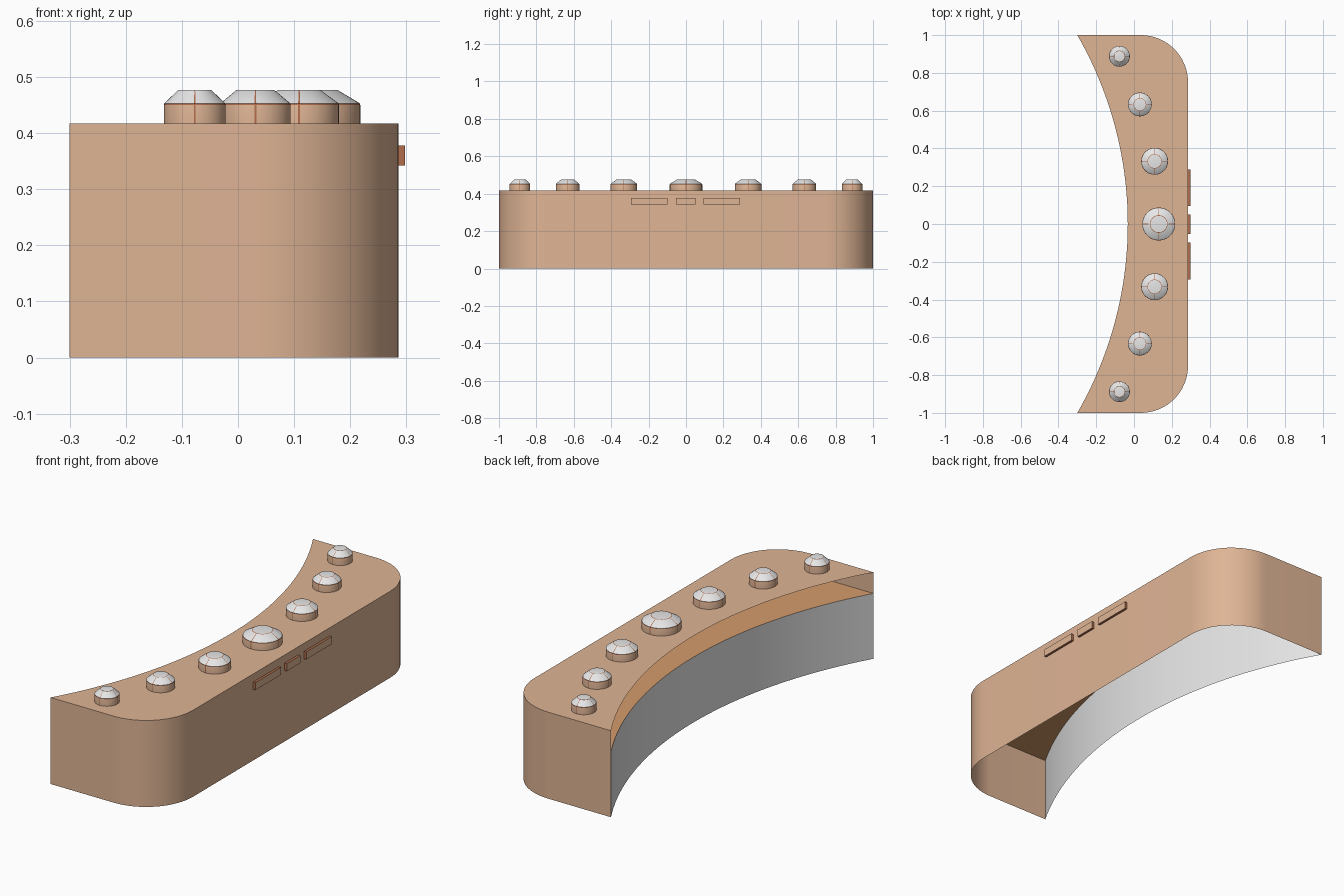
import bpy
import bmesh
import math

if "Cube" in bpy.data.objects:
    bpy.data.objects.remove(bpy.data.objects["Cube"])


def material(name, rgb):
    mat = bpy.data.materials.new(name)
    mat.use_nodes = True
    mat.diffuse_color = (*rgb, 1)
    mat.node_tree.nodes["Principled BSDF"].inputs["Base Color"].default_value = (*rgb, 1)
    return mat


TAN = material("tan", (0.74, 0.46, 0.30))
ORANGE = material("orange_tan", (0.66, 0.33, 0.15))
GREY = material("light_grey", (0.8, 0.8, 0.8))
BROWN = material("brown", (0.44, 0.15, 0.07))

HEIGHT, SHELF = 0.417, 0.315
LEFT, RIGHT, WAIST = -0.30, 0.286, -0.033


def finish(name, bm, mats):
    mesh = bpy.data.meshes.new(name)
    bm.to_mesh(mesh)
    bm.free()
    obj = bpy.data.objects.new(name, mesh)
    bpy.context.collection.objects.link(obj)
    for mat in mats:
        mesh.materials.append(mat)
    bpy.ops.object.select_all(action="DESELECT")
    obj.select_set(True)
    bpy.context.view_layer.objects.active = obj
    bpy.ops.object.shade_smooth_by_angle(angle=math.radians(30))
    return obj


def ring(bm, points, z):
    return [bm.verts.new((x, y, z)) for x, y in points]


def strip(bm, low, high):
    for i in range(len(low) - 1):
        bm.faces.new((low[i], low[i + 1], high[i + 1], high[i]))


# Plan outline: rounded outer side, then the concave arc
def outer_path(corner=0.25, steps=16):
    half = []
    for i in range(steps + 1):
        a = math.pi / 2 * i / steps
        half.append((RIGHT - corner + corner * math.sin(a), -1 + corner - corner * math.cos(a)))
    half.insert(0, (LEFT, -1))
    return half + [(x, -y) for x, y in reversed(half)]


def concave_path(steps=40):
    sag = WAIST - LEFT
    radius = (1 + sag * sag) / (2 * sag)
    limit = math.asin(1 / radius)
    angles = [limit * (1 - 2 * i / steps) for i in range(steps + 1)]
    return [(WAIST - radius + radius * math.cos(a), radius * math.sin(a)) for a in angles]


outer, concave = outer_path(), concave_path()

# Shell: outer wall and deck, open below and on the concave side
bm = bmesh.new()
low, high = ring(bm, outer, 0), ring(bm, outer, HEIGHT)
strip(bm, low, high)
bm.faces.new(high + ring(bm, concave[1:-1], HEIGHT))
finish("body_shell", bm, [TAN])

# Recessed shelf under the deck
bm = bmesh.new()
bm.faces.new(ring(bm, outer + concave[1:-1], SHELF))
finish("inner_shelf", bm, [ORANGE])

# Curved wall below the shelf
bm = bmesh.new()
strip(bm, ring(bm, concave, 0), ring(bm, concave, SHELF))
finish("concave_wall", bm, [GREY])


# Knobs: cylinder base, bevelled cap and four narrow brown seams
def knob(name, x, y, r, steps=9, seam=0.025):
    angles = []
    for q in range(4):
        start = q * math.pi / 2 + seam
        span = math.pi / 2 - 2 * seam
        angles += [start + span * i / steps for i in range(steps + 1)]
    profile = [(1, HEIGHT), (1, 0.450), (0.99, 0.453), (0.54, 0.4765), (0.50, 0.477)]
    colours = [0, 2, 1, 2]
    bm = bmesh.new()
    rings = [ring(bm, [(x + r * k * math.cos(a), y + r * k * math.sin(a)) for a in angles], z)
             for k, z in profile]
    n = len(angles)
    for colour, lower, upper in zip(colours, rings, rings[1:]):
        for i in range(n):
            j = (i + 1) % n
            face = bm.faces.new((lower[i], lower[j], upper[j], upper[i]))
            face.material_index = 2 if i % (steps + 1) == steps else colour
    bm.faces.new(rings[-1]).material_index = 1
    finish(name, bm, [TAN, GREY, BROWN])


knob("centre_knob", 0.131, 0, 0.087)
for label, x, y, r in (("inner", 0.109, 0.332, 0.071),
                       ("middle", 0.031, 0.633, 0.063),
                       ("outer", -0.077, 0.888, 0.055)):
    for side, sign in (("front", -1), ("back", 1)):
        knob(f"{side}_{label}_knob", x, y * sign, r)

# Bar buttons on the straight side, tan face with brown edges
for name, y, width in (("front_bar_button", -0.196, 0.195),
                       ("centre_bar_button", -0.002, 0.104),
                       ("back_bar_button", 0.192, 0.195)):
    bm = bmesh.new()
    bmesh.ops.create_cube(bm, size=1)
    bmesh.ops.scale(bm, vec=(0.016, width, 0.036), verts=bm.verts)
    bmesh.ops.translate(bm, vec=(RIGHT + 0.004, y, 0.36), verts=bm.verts)
    bm.normal_update()
    for face in bm.faces:
        face.material_index = 0 if face.normal.x > 0.5 else 1
    finish(name, bm, [TAN, BROWN])
